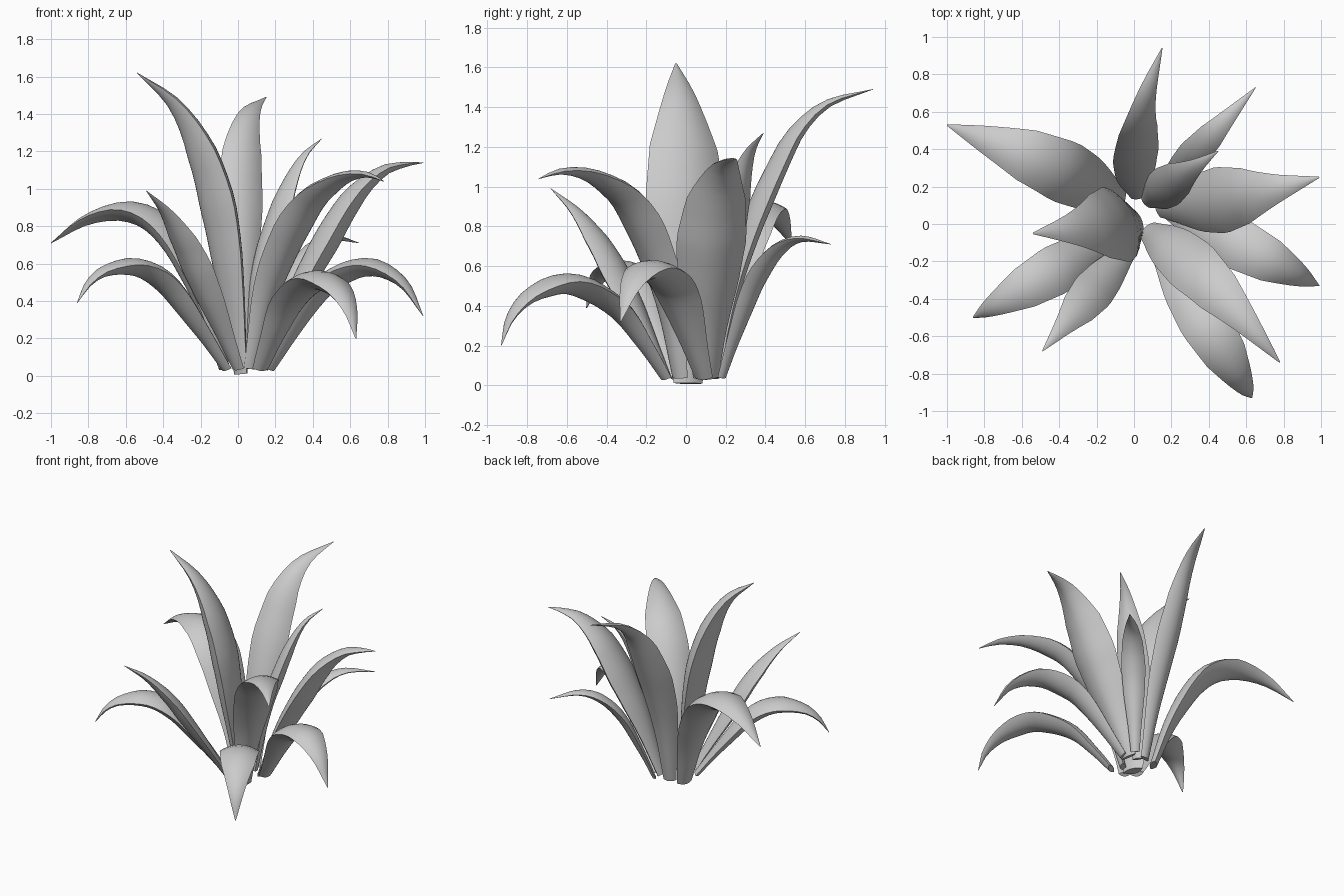
import bpy, bmesh, math
from mathutils import Vector, Matrix

if "Cube" in bpy.data.objects:
    bpy.data.objects.remove(bpy.data.objects["Cube"])

RINGS, HALF = 22, 8
WIDTH = [(0, .36), (.15, .54), (.35, .86), (.52, 1), (.68, .84), (.85, .4), (1, .02)]


def lerp_table(table, s):
    for (a, va), (b, vb) in zip(table, table[1:]):
        if s <= b:
            return va + (vb - va) * (s - a) / (b - a)
    return table[-1][1]


def smooth_path(pts, n):
    """Catmull-Rom through pts, resampled evenly by length."""
    p = [pts[0] * 2 - pts[1]] + pts + [pts[-1] * 2 - pts[-2]]
    dense = []
    for i in range(1, len(p) - 2):
        for k in range(12):
            t = k / 12
            a, b, c, d = p[i - 1:i + 3]
            dense.append(.5 * (2 * b + (c - a) * t + (2 * a - 5 * b + 4 * c - d) * t * t
                               + (3 * b - a - 3 * c + d) * t ** 3))
    dense.append(pts[-1])
    table = [(0, dense[0])]
    for q, r in zip(dense, dense[1:]):
        table.append((table[-1][0] + (r - q).length, r))
    total = table[-1][0]
    return [lerp_table(table, total * i / n * .99999) for i in range(n + 1)]


def leaf(name, base, tip, profile, width, bend=0, turn=0, base_z=.04):
    """Fleshy lens-shaped blade: profile holds (fraction of the way out, height)."""
    start, end = Vector((*base, base_z)), Vector(tip)
    out = Vector((end.x - start.x, end.y - start.y, 0))
    left = Vector((-out.y, out.x, 0)).normalized()
    pts = [start]
    for t, z in profile:
        q = start + out * t + left * bend * math.sin(math.pi * min(1, t ** .8))
        pts.append(Vector((q.x, q.y, z)))
    path = smooth_path(pts + [end], RINGS)
    side0 = Matrix.Rotation(math.radians(turn), 3, 'Z') @ left
    bm = bmesh.new()
    rings = []
    for i, c in enumerate(path):
        s = i / RINGS
        tan = (path[min(i + 1, RINGS)] - path[max(i - 1, 0)]).normalized()
        side = (side0 - tan * side0.dot(tan)).normalized()
        inner = tan.cross(side).normalized()
        w = width * lerp_table(WIDTH, s) / 2
        ring = []
        for face, us in ((-1, range(-HALF, HALF + 1)), (1, range(HALF - 1, -HALF, -1))):
            for k in us:
                u = k / HALF
                h = w * (.48 if face < 0 else .32) * face * (1 - u * u)
                ring.append(bm.verts.new(c + side * w * u + inner * h))
        rings.append(ring)
    n = len(rings[0])
    for a, b in zip(rings, rings[1:]):
        for k in range(n):
            bm.faces.new((a[k], a[(k + 1) % n], b[(k + 1) % n], b[k]))
    bm.faces.new(rings[0])
    bm.faces.new(rings[-1])
    bmesh.ops.recalc_face_normals(bm, faces=bm.faces)
    me = bpy.data.meshes.new(name)
    bm.to_mesh(me)
    bm.free()
    ob = bpy.data.objects.new(name, me)
    bpy.context.collection.objects.link(ob)
    bpy.ops.object.select_all(action='DESELECT')
    ob.select_set(True)
    bpy.context.view_layer.objects.active = ob
    bpy.ops.object.shade_smooth_by_angle(angle=math.radians(80))


# Tall central leaves
leaf("leaf_tall_left", (.02, .01), (-.54, -.05, 1.62),
     [(.08, .45), (.2, .9), (.38, 1.22), (.64, 1.46)], .43, turn=14, base_z=.01)
leaf("leaf_tall_back", (.03, .15), (.15, .94, 1.49),
     [(.1, .5), (.22, .82), (.36, 1.08), (.5, 1.28), (.7, 1.42)], .26, bend=.06, turn=28)
leaf("leaf_inner_back_right", (.06, .12), (.45, .39, 1.27),
     [(.15, .5), (.35, .8), (.55, 1.03), (.75, 1.18)], .23)
# Mid-height leaves
leaf("leaf_right", (.13, .1), (.99, .25, 1.14),
     [(.18, .4), (.36, .7), (.54, .95), (.72, 1.09), (.86, 1.13)], .36, bend=-.03)
leaf("leaf_front_right", (.07, -.03), (.78, -.74, 1.04),
     [(.1, .45), (.25, .75), (.42, .95), (.65, 1.06), (.85, 1.08)], .3, bend=.035)
leaf("leaf_front_left", (0, -.1), (-.49, -.68, .99),
     [(.17, .25), (.38, .5), (.55, .69), (.77, .87)], .23)
leaf("leaf_back_right", (.14, .18), (.65, .73, .71),
     [(.12, .25), (.3, .52), (.5, .68), (.72, .74)], .17)
leaf("leaf_back_left", (-.07, .12), (-1, .53, .71),
     [(.11, .38), (.26, .68), (.4, .83), (.58, .89), (.8, .84)], .34, bend=-.025)
# Low drooping leaves
leaf("leaf_droop_right", (.17, .09), (.99, -.33, .32),
     [(.28, .42), (.46, .55), (.67, .59), (.87, .5)], .28)
leaf("leaf_droop_front", (.12, -.1), (.63, -.93, .2),
     [(.12, .2), (.3, .4), (.57, .52), (.8, .47), (.94, .35)], .28)
leaf("leaf_droop_left", (-.06, -.04), (-.86, -.5, .39),
     [(.17, .25), (.4, .5), (.6, .59), (.8, .57), (.92, .5)], .27)
